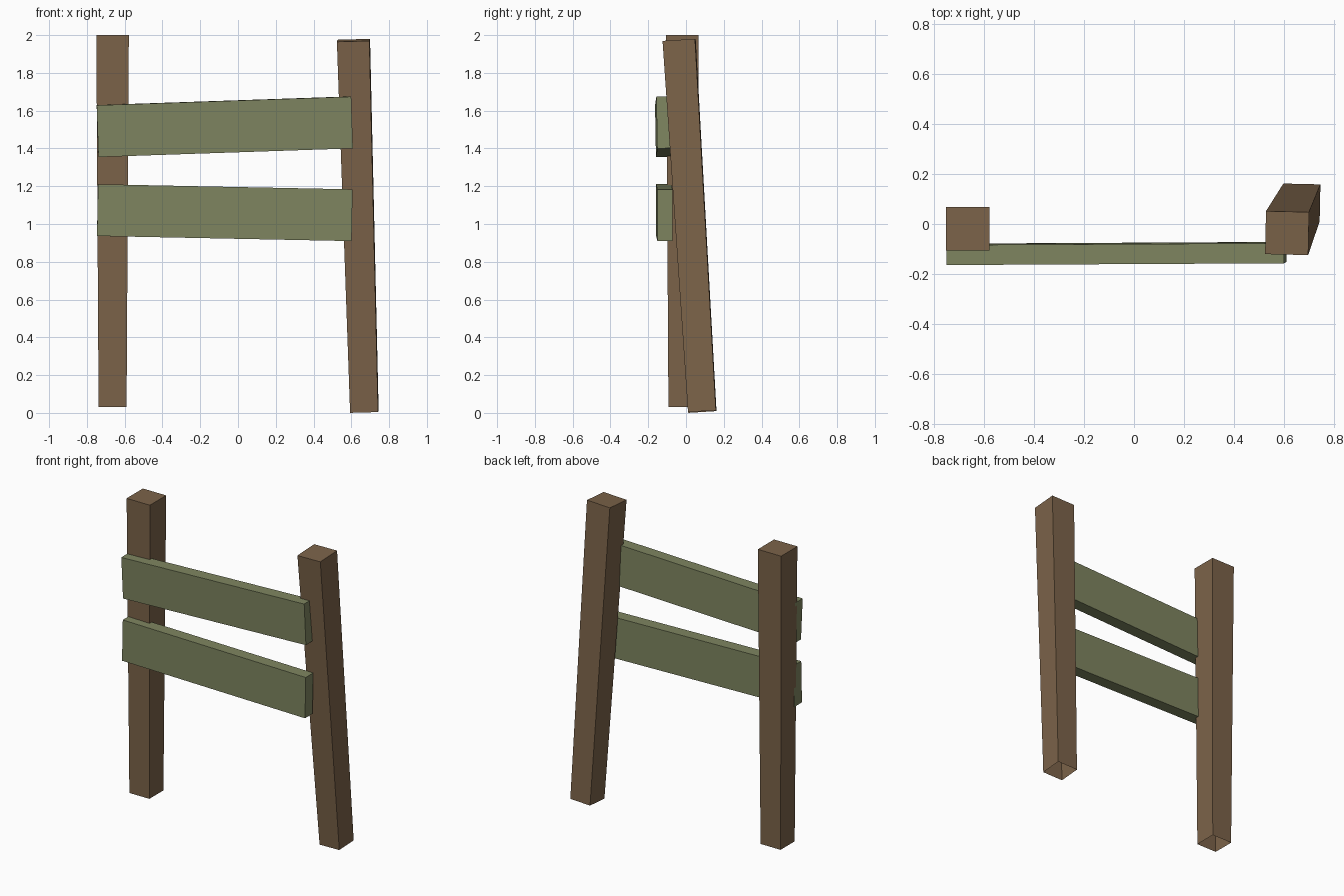
import bpy, bmesh
from math import radians
from mathutils import Euler, Matrix, Vector

if "Cube" in bpy.data.objects:
    bpy.data.objects.remove(bpy.data.objects["Cube"])


def material(name, rgb):
    m = bpy.data.materials.new(name)
    m.diffuse_color = (*rgb, 1.0)
    m.use_nodes = True
    m.node_tree.nodes["Principled BSDF"].inputs["Base Color"].default_value = m.diffuse_color
    return m


BROWN = material("post brown", (0.200, 0.125, 0.067))
GREEN = material("board olive", (0.210, 0.235, 0.117))


def finish(name, bm, loc, rot, mat):
    """Turn a bmesh into a placed object with baked rotation."""
    turn = Euler([radians(a) for a in rot], 'XYZ').to_matrix().to_4x4()
    bm.transform(turn)
    me = bpy.data.meshes.new(name)
    bm.to_mesh(me)
    bm.free()
    me.materials.append(mat)
    ob = bpy.data.objects.new(name, me)
    ob.location = loc
    bpy.context.collection.objects.link(ob)
    return ob


def post(name, loc, rot=(0, 0, 0), bottom=0.148, top=0.172, length=1.97):
    """Square post, slightly wider at the top, open underneath."""
    bm = bmesh.new()
    bmesh.ops.create_cube(bm, size=1.0)
    for v in bm.verts:
        w = top if v.co.z > 0 else bottom
        v.co = Vector((v.co.x * w, v.co.y * w, (v.co.z + 0.5) * length))
    base = [f for f in bm.faces if f.normal.z < -0.9]
    bmesh.ops.delete(bm, geom=base, context='FACES_ONLY')
    return finish(name, bm, loc, rot, BROWN)


def board(name, loc, rot, size=(1.348, 0.08, 0.274)):
    """Plain rectangular plank."""
    bm = bmesh.new()
    bmesh.ops.create_cube(bm, size=1.0, matrix=Matrix.Diagonal((*size, 1.0)))
    return finish(name, bm, loc, rot, GREEN)


# upright post and leaning post
post("left_post", (-0.664, -0.019, 0.03))
post("right_post", (0.669, 0.086, 0.007), (3.6, -1.6, -1.3))

# crooked boards across the front
board("upper_board", (-0.07, -0.118, 1.515), (1.0, -1.95, 0.3))
board("lower_board", (-0.07, -0.115, 1.06), (0.0, 1.15, 0.3))
